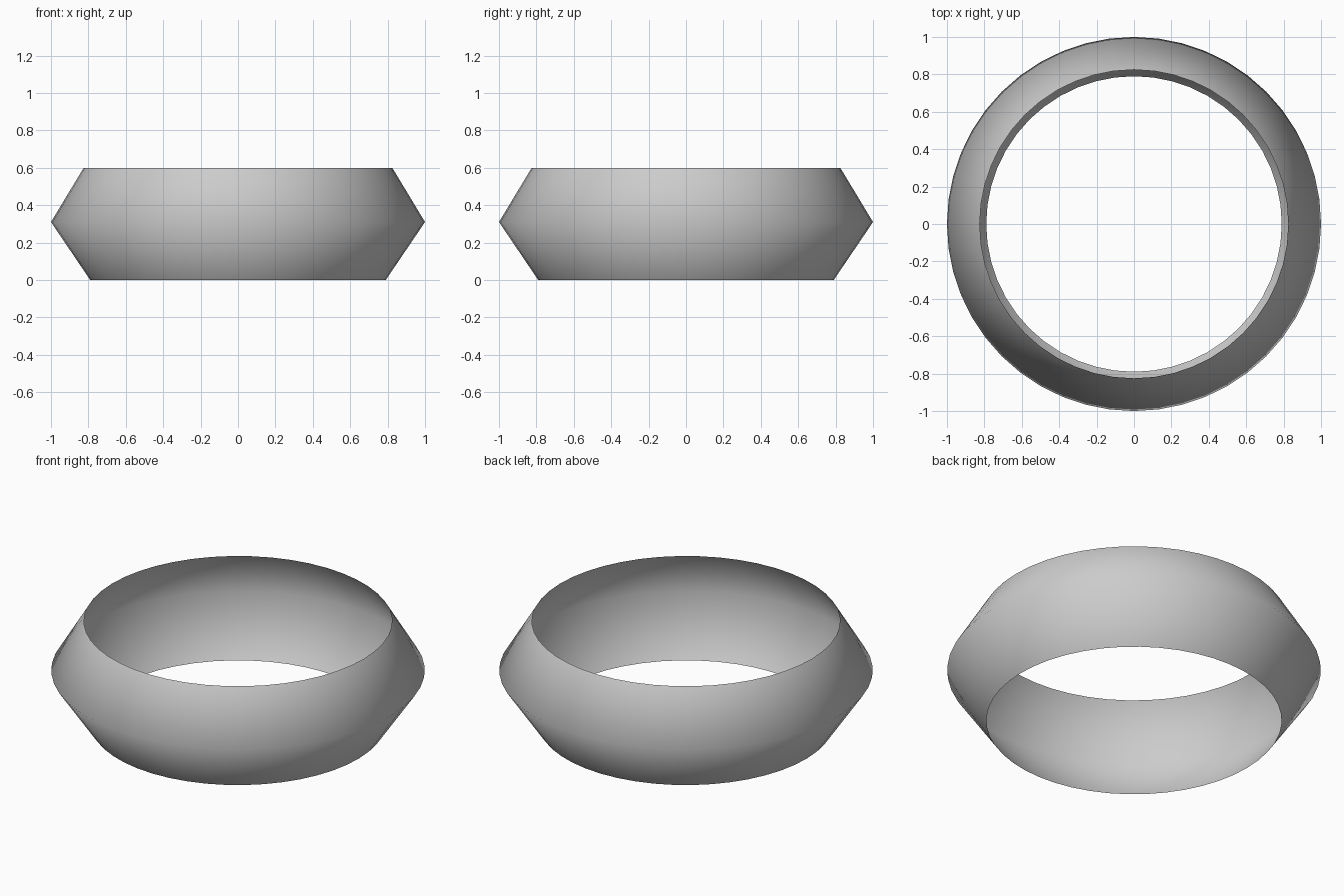
import bpy, bmesh
from math import sin, cos, tau

cube = bpy.data.objects.get("Cube")
if cube:
    bpy.data.objects.remove(cube, do_unlink=True)

SEGMENTS = 48
PROFILE = [(0.79, 0.0), (1.0, 0.31), (0.825, 0.6)]  # radius, height

# Plain grey material
grey = bpy.data.materials.new("grey")
grey.use_nodes = True
colour = (0.6, 0.6, 0.6, 1)
grey.diffuse_color = colour
grey.node_tree.nodes["Principled BSDF"].inputs["Base Color"].default_value = colour

# Open band: the bulging profile turned about z
bm = bmesh.new()
rings = [[bm.verts.new((r * cos(tau * i / SEGMENTS), r * sin(tau * i / SEGMENTS), z))
          for i in range(SEGMENTS)] for r, z in PROFILE]
for low, high in zip(rings, rings[1:]):
    for i in range(SEGMENTS):
        j = (i + 1) % SEGMENTS
        face = bm.faces.new((low[i], low[j], high[j], high[i]))
        face.smooth = True

mesh = bpy.data.meshes.new("ring_band")
bm.to_mesh(mesh)
bm.free()
mesh.materials.append(grey)
band = bpy.data.objects.new("ring_band", mesh)
bpy.context.collection.objects.link(band)
